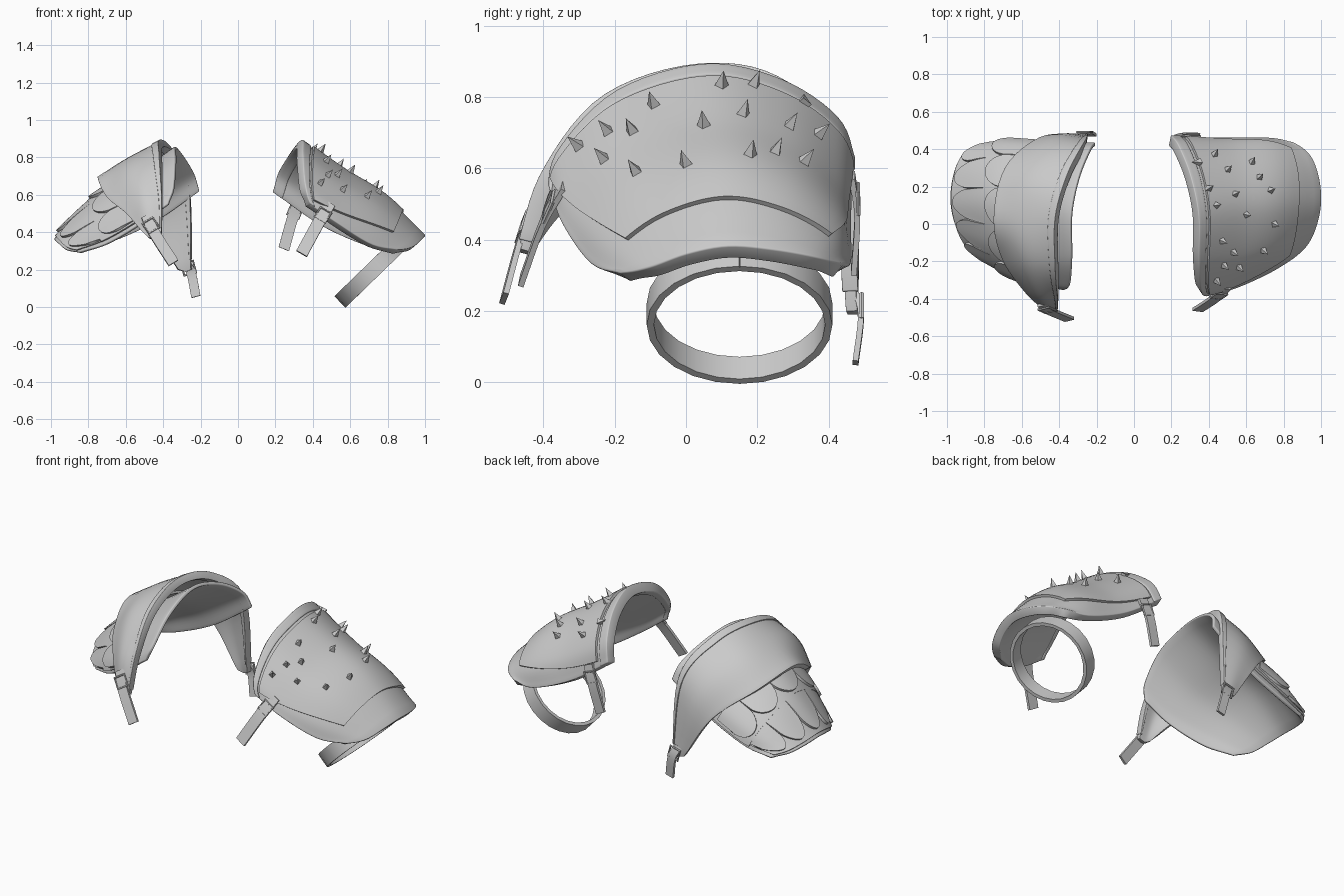
import bpy, math
from mathutils import Vector, Matrix
from mathutils.bvhtree import BVHTree

if "Cube" in bpy.data.objects:
    bpy.data.objects.remove(bpy.data.objects["Cube"])

# Control arches, each running front to back, listed from collar to outer rim
PAD = [
    [(.38, -.36, .54), (.35, -.33, .64), (.34, -.18, .79), (.34, .05, .86), (.30, .25, .82), (.24, .40, .72), (.205, .445, .61)],
    [(.52, -.33, .44), (.50, -.30, .53), (.53, -.16, .645), (.55, .08, .71), (.54, .27, .655), (.50, .395, .55), (.45, .44, .44)],
    [(.70, -.25, .33), (.72, -.21, .415), (.75, -.09, .515), (.77, .10, .572), (.77, .27, .53), (.74, .40, .435), (.70, .44, .33)],
    [(.84, -.17, .295), (.92, -.09, .31), (.965, .01, .345), (.985, .12, .365), (.975, .24, .355), (.935, .35, .335), (.85, .425, .315)],
]
CAP = [
    [(.41, -.45, .37), (.41, -.38, .58), (.42, -.22, .78), (.42, .03, .865), (.36, .25, .83), (.27, .42, .65), (.25, .46, .20)],
    [(.45, -.45, .36), (.50, -.38, .56), (.57, -.20, .72), (.59, .03, .775), (.54, .27, .74), (.40, .445, .57), (.28, .465, .19)],
    [(.48, -.44, .37), (.58, -.34, .49), (.69, -.18, .58), (.74, .03, .68), (.68, .29, .62), (.50, .445, .47), (.32, .46, .20)],
]


def spline(pts, t):
    n = len(pts) - 1
    i = min(max(int(math.floor(t * n)), 0), n - 1)
    f = t * n - i
    b, c = pts[i], pts[i + 1]
    a = pts[i - 1] if i > 0 else b * 2 - c
    d = pts[i + 2] if i + 2 <= n else c * 2 - b
    return (b * 2 + (c - a) * f + (a * 2 - b * 5 + c * 4 - d) * f * f
            + (b * 3 - a - c * 3 + d) * f ** 3) / 2


def surf(grid, u, v, off=0):
    def point(u, v):
        return spline([spline([Vector(p) for p in row], u) for row in grid], v)
    p = point(u, v)
    if off:
        e = .004
        n = (point(u, v + e) - point(u, v - e)).cross(point(u + e, v) - point(u - e, v))
        p += n.normalized() * off
    return p


def finish(ob):
    bpy.ops.object.select_all(action='DESELECT')
    ob.select_set(True)
    bpy.context.view_layer.objects.active = ob
    bpy.ops.object.convert(target='MESH')
    bpy.ops.object.shade_smooth_by_angle(angle=math.radians(40))
    return ob


def new_mesh(name, verts, faces, side=1):
    if side < 0:
        verts = [Vector((-v.x, v.y, v.z)) for v in verts]
        faces = [f[::-1] for f in faces]
    me = bpy.data.meshes.new(name)
    me.from_pydata([tuple(v) for v in verts], [], faces)
    ob = bpy.data.objects.new(name, me)
    bpy.context.collection.objects.link(ob)
    return ob


def shell(name, fn, nu, nv, thick, side=1, rounded=0):
    """Thick sheet over fn(s, t), s and t in 0..1."""
    verts = [fn(i / nu, j / nv) for i in range(nu + 1) for j in range(nv + 1)]
    w = nv + 1
    faces = [(i * w + j, i * w + j + 1, (i + 1) * w + j + 1, (i + 1) * w + j)
             for i in range(nu) for j in range(nv)]
    ob = new_mesh(name, verts, faces, side)
    m = ob.modifiers.new("thick", 'SOLIDIFY')
    m.thickness, m.offset = thick, 0
    if rounded:
        b = ob.modifiers.new("round", 'BEVEL')
        b.width, b.segments, b.limit_method = rounded, 3, 'ANGLE'
        b.angle_limit = math.radians(55)
    return finish(ob)


def patch(name, grid, u0, u1, v0, v1, off, thick, side=1, rounded=0, nu=36, nv=16, taper=0):
    def fn(s, t):
        a, b = u0 + taper * t, u1 - taper * t
        return surf(grid, a + (b - a) * s, v0 + (v1 - v0) * t, off)
    return shell(name, fn, nu, nv, thick, side, rounded)


def strap(name, pts, across, width, thick=.016, n=8):
    pts, across = [Vector(p) for p in pts], Vector(across).normalized()
    return shell(name, lambda s, t: spline(pts, s) + across * width * (t - .5), n, 1, thick)


def buckle(name, loc, along, across, size=.046):
    y, x = Vector(along).normalized(), Vector(across).normalized()
    z = x.cross(y).normalized()
    y = z.cross(x)
    bpy.ops.mesh.primitive_torus_add(major_segments=4, minor_segments=6,
                                     major_radius=size, minor_radius=.007)
    ob = bpy.context.object
    ob.name = name
    ob.data.transform(Matrix.Rotation(math.pi / 4, 4, 'Z'))
    m = Matrix((x, y, z)).transposed().to_4x4()
    m.translation = loc
    ob.matrix_world = m


# Spiked pauldron: padded base with an armour plate on top
patch("spiked_pad", PAD, 0, 1, 0, 1, 0, .05, 1, .022)
patch("collar_roll", PAD, 0, 1, -.02, .05, .002, .06, 1, .026, nv=3)
plate = patch("spiked_plate", PAD, .08, .95, .07, .80, .029, .02, taper=.12)

# Four-sided spikes standing on the plate, placed in plan
tree = BVHTree.FromPolygons([v.co for v in plate.data.vertices],
                            [p.vertices for p in plate.data.polygons])
spots = [(.30, .39), (.35, .33), (.43, .37), (.40, .19), (.44, .10), (.50, .29), (.54, .16),
         (.60, .05), (.63, .33), (.67, .25), (.73, .18), (.75, 0), (.47, -.09), (.53, -.15),
         (.69, -.14), (.56, -.23), (.44, -.30), (.48, -.22)]
for x, y in spots:
    hit, normal, _, _ = tree.ray_cast(Vector((x, y, 2)), Vector((0, 0, -1)))
    if hit is None or normal.z < .1:
        continue
    rot = normal.to_track_quat('Z', 'Y')
    base = [hit + rot @ Vector((.022 * math.cos(a), .022 * math.sin(a), -.006))
            for a in (k * math.pi / 2 for k in range(4))]
    new_mesh("spike", base + [hit + normal * .05],
             [(0, 1, 4), (1, 2, 4), (2, 3, 4), (3, 0, 4), (3, 2, 1, 0)])

# Arm loop under the spiked pad
shell("arm_loop", lambda s, t: Vector((.715, .15, .192))
      + Vector((.163, 0, .158)) * math.cos(2 * math.pi * s)
      + Vector((0, .25, 0)) * math.sin(2 * math.pi * s)
      + Vector((.68, 0, -.73)) * .085 * (t - .5), 24, 1, .02)

# Scaled pauldron: liner, two layered bands and the broad cap
patch("scale_liner", PAD, .02, .98, 0, 1, -.012, .02, -1, .006)
patch("upper_scale_band", PAD, .05, .95, .30, .70, .014, .014, -1)
patch("lower_scale_band", PAD, .06, .94, .62, .98, .002, .012, -1)
patch("shoulder_cap", CAP, 0, 1, 0, 1, .004, .032, -1, .013)
patch("cap_rim", CAP, .02, .98, -.03, .08, .004, .045, -1, .018, nv=3)


# Round-ended scales in two rows
def scale(uc, ru, v0, straight, rv, lift):
    def fn(s, t):
        a = math.sin(math.pi * (s - .5))
        v = v0 + t * (straight + rv * math.sqrt(max(0, 1 - a * a)))
        return surf(PAD, uc + ru * a, v, lift + .006 * t)
    shell("scale", fn, 14, 6, .014, -1)


for k in range(5):
    scale(.16 + .17 * k, .085, .40, .14, .14, .022)
    scale(.16 + .17 * k, .085, .66, .14, .155, .011)

# Hanging straps with buckles
straps = {
    "spiked_front": ([(.49, -.34, .555), (.43, -.40, .45), (.34, -.46, .285)], (.85, -.1, -.5), .065),
    "spiked_back": ([(.33, .465, .58), (.29, .48, .47), (.245, .47, .31)], (.92, 0, -.38), .06),
    "scaled_front": ([(-.49, -.43, .49), (-.45, -.465, .40), (-.345, -.51, .235)], (.83, .2, .5), .06),
    "scaled_back": ([(-.285, .475, .25), (-.25, .49, .18), (-.225, .475, .055)], (.95, 0, .25), .05),
}
for name, (pts, across, width) in straps.items():
    strap(name + "_strap", pts, across, width)
    a, b, c = (Vector(p) for p in pts)
    out = Vector((0, math.copysign(.008, a.y), 0))
    buckle(name + "_buckle", a.lerp(b, .6) + out, c - a, across)
